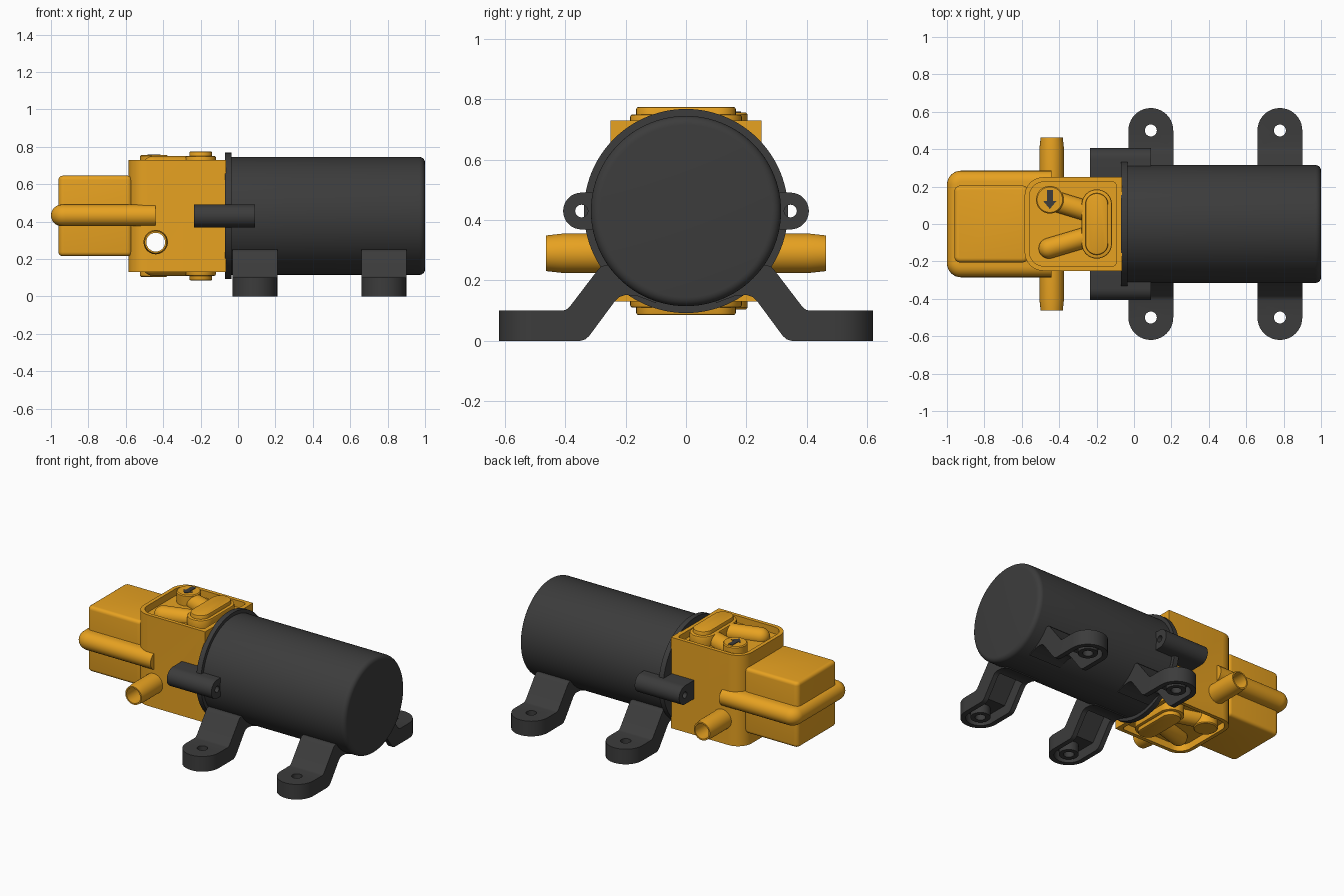
import bpy, bmesh
from math import pi, sin, cos, radians
from mathutils import Vector, Matrix

if "Cube" in bpy.data.objects:
    bpy.data.objects.remove(bpy.data.objects["Cube"])

ZC = 0.43  # height of the motor axis


def material(name, rgb):
    m = bpy.data.materials.new(name)
    m.diffuse_color = (*rgb, 1)
    m.use_nodes = True
    m.node_tree.nodes["Principled BSDF"].inputs["Base Color"].default_value = m.diffuse_color
    return m


ORANGE = material("orange_plastic", (0.80, 0.36, 0.015))
DARK = material("dark_plastic", (0.045, 0.045, 0.045))


def finish(name, bm, mat):
    bmesh.ops.remove_doubles(bm, verts=bm.verts, dist=1e-5)
    bmesh.ops.recalc_face_normals(bm, faces=bm.faces)
    me = bpy.data.meshes.new(name)
    bm.to_mesh(me)
    bm.free()
    ob = bpy.data.objects.new(name, me)
    bpy.context.collection.objects.link(ob)
    me.materials.append(mat)
    return ob


def prism(name, pts, axis, a, b, mat):
    """Extrude a 2D outline along an axis from a to b."""
    put = {'x': lambda p, t: (t, p[0], p[1]), 'y': lambda p, t: (p[0], t, p[1]),
           'z': lambda p, t: (p[0], p[1], t)}[axis]
    bm = bmesh.new()
    lo = [bm.verts.new(put(p, a)) for p in pts]
    hi = [bm.verts.new(put(p, b)) for p in pts]
    bm.faces.new(lo)
    bm.faces.new(hi)
    for i in range(len(pts)):
        j = (i + 1) % len(pts)
        bm.faces.new((lo[i], lo[j], hi[j], hi[i]))
    return finish(name, bm, mat)


def lathe(name, prof, origin, direction, mat, n=48, closed=False):
    """Revolve (radius, distance) points about a direction."""
    rot = Vector(direction).to_track_quat('Z', 'Y').to_matrix().to_4x4()
    mtx = Matrix.Translation(origin) @ rot
    bm = bmesh.new()
    rings = [[bm.verts.new(mtx @ Vector((max(r, 1e-6) * cos(2 * pi * k / n), max(r, 1e-6) * sin(2 * pi * k / n), t)))
              for k in range(n)] for r, t in prof]
    for i in range(len(rings) - (0 if closed else 1)):
        p, q = rings[i], rings[(i + 1) % len(rings)]
        for k in range(n):
            m = (k + 1) % n
            bm.faces.new((p[k], p[m], q[m], q[k]))
    return finish(name, bm, mat)


def rrect(x0, x1, y0, y1, left, right, n=8):
    """Rectangle with rounded left and right corners."""
    pts = []
    for cx, cy, r, a0 in ((x1, y1, right, 0), (x0, y1, left, 90), (x0, y0, left, 180), (x1, y0, right, 270)):
        if r == 0:
            pts.append((cx, cy))
            continue
        ox = cx - r if cx == x1 else cx + r
        oy = cy - r if cy == y1 else cy + r
        for i in range(n + 1):
            a = radians(a0 + 90 * i / n)
            pts.append((ox + r * cos(a), oy + r * sin(a)))
    clean = [p for i, p in enumerate(pts) if (Vector(p) - Vector(pts[i - 1])).length > 1e-5]
    return clean


def apply_mod(ob, kind, **kw):
    m = ob.modifiers.new("m", kind)
    for k, v in kw.items():
        setattr(m, k, v)
    bpy.context.view_layer.objects.active = ob
    bpy.ops.object.modifier_apply(modifier=m.name)


def boolean(ob, other, op='DIFFERENCE'):
    other.hide_render = True
    apply_mod(ob, 'BOOLEAN', operation=op, object=other, solver='EXACT')
    bpy.data.objects.remove(other)


def arc(r, cx, cy, a0, a1, n=6):
    return [(cx + r * cos(radians(a0 + (a1 - a0) * i / n)), cy + r * sin(radians(a0 + (a1 - a0) * i / n)))
            for i in range(n + 1)]


# Motor can and flange
lathe("motor_can", [(0, -0.06), (0.315, -0.06)] + arc(0.03, 0.285, 0.97, 0, 90) + [(0, 1.0)],
      (0, 0, ZC), (1, 0, 0), DARK, 96)
lathe("motor_flange", [(0, -0.07), (0.338, -0.07), (0.338, -0.036), (0, -0.036)], (0, 0, ZC), (1, 0, 0), DARK, 96)

# Pump head: rounded block, recessed top and bottom, bored through for the ports
head = prism("pump_head", rrect(-0.585, -0.065, -0.25, 0.25, 0.1, 0), 'z', 0.13, 0.73, ORANGE)
for s in (1, -1):
    boolean(head, prism("cutter", rrect(-0.56, -0.095, -0.225, 0.225, 0.078, 0.02), 'z',
                        ZC + s * 0.255, ZC + s * 0.35, ORANGE))
boolean(head, lathe("cutter", [(0, -0.6), (0.05, -0.6), (0.05, 0.6), (0, 0.6)], (-0.44, 0, 0.29), (0, 1, 0), ORANGE))

# Hose ports
for s, side in ((1, "back"), (-1, "front")):
    lathe(f"{side}_port", [(0.05, 0.24), (0.065, 0.24), (0.065, 0.41), (0.059, 0.463), (0.05, 0.463)],
          (-0.44, 0, 0.29), (0, s, 0), ORANGE, closed=True)

# Raised channels, discs and valve covers on both recessed faces
for s, side in ((1, "top"), (-1, "bottom")):
    def z(h):
        return ZC + s * (h - ZC)
    for name, m, h in (("valve_base", 0, 0.75), ("valve_cover", 0.02, 0.775)):
        ob = prism(f"{side}_{name}", rrect(-0.28 + m, -0.118 - m, -0.185 + m, 0.185 - m, 0.08 - m, 0.08 - m),
                   'z', z(0.67), z(h), ORANGE)
        apply_mod(ob, 'BEVEL', width=0.008, segments=2, limit_method='ANGLE', angle_limit=radians(50))
    lathe(f"{side}_arrow_disc", [(0, 0), (0.074, 0), (0.074, 0.08), (0.068, 0.086), (0, 0.086)],
          (-0.45, 0.13, z(0.67)), (0, 0, s), ORANGE)
    for k, (a, b) in enumerate((((-0.45, 0.13), (-0.22, 0.06)), ((-0.455, -0.13), (-0.22, -0.06)))):
        p, q = Vector((*a, z(0.695))), Vector((*b, z(0.695)))
        L = (q - p).length
        lathe(f"{side}_channel_{k + 1}", arc(0.055, 0, 0, -90, 0) + arc(0.055, 0, L, 0, 90), p, q - p, ORANGE, 32)

# Flow arrow
prism("flow_arrow", [(-0.466, 0.182), (-0.466, 0.122), (-0.485, 0.122), (-0.45, 0.08), (-0.415, 0.122),
                     (-0.434, 0.122), (-0.434, 0.182)], 'z', 0.75, 0.759, DARK)

# Pressure switch box and the rounded band around it
box = prism("switch_box", rrect(-0.96, -0.565, -0.205, 0.205, 0.03, 0.03), 'z', 0.215, 0.645, ORANGE)
apply_mod(box, 'BEVEL', width=0.022, segments=4, limit_method='ANGLE', angle_limit=radians(50))
bm = bmesh.new()
loops = []
for da, dz in arc(0.058, 0, 0, -90, 90, 12):  # half-round edge built as stacked outlines
    d = 0.058 - da
    loops.append([bm.verts.new((x, y, 0.433 + dz)) for x, y in
                  rrect(-1 + d, -0.44, -0.285 + d, 0.285 - d, 0.075 - d, 0)])
for p, q in zip(loops, loops[1:]):
    for i in range(len(p) - 1):
        bm.faces.new((p[i], p[i + 1], q[i + 1], q[i]))
    bm.faces.new((p[-1], p[0], q[0], q[-1]))
bm.faces.new(loops[0])
bm.faces.new(loops[-1])
finish("switch_band", bm, ORANGE)

# Screw lugs at the sides
for s, side in ((1, "back"), (-1, "front")):
    pts = [(s * y, zz) for y, zz in [(0.24, ZC - 0.061)] + arc(0.061, 0.346, ZC, -90, 90, 16) + [(0.24, ZC + 0.061)]]
    lug = prism(f"{side}_screw_lug", pts, 'x', -0.235, 0.09, DARK)
    boolean(lug, lathe("cutter", [(0, -0.4), (0.021, -0.4), (0.021, 0.3), (0, 0.3)], (0, s * 0.346, ZC), (1, 0, 0),
                       DARK, 24))

# Mounting feet: side profile trimmed to a rounded plan, hollow underneath, with a screw boss
SIDE = [(0.62, 0), (0.62, 0.1), (0.41, 0.1), (0.397, 0.103), (0.386, 0.112), (0.292, 0.235), (0.282, 0.246),
        (0.268, 0.25), (0.2, 0.25), (0.1, 0.17), (0.1, 0.125), (0.16, 0.148), (0.2, 0.152), (0.222, 0.145),
        (0.235, 0.132), (0.32, 0.017), (0.333, 0.005), (0.35, 0)]
HOLLOW = [(0.63, -0.02), (0.63, 0.065), (0.38, 0.065), (0.275, 0.2), (0.19, 0.13), (0.3, -0.02)]


def plan(cx, r, s):
    end = arc(r, cx, s * 0.5, 0, s * 180, 20)
    return [(cx + r, 0)] + end + [(cx - r, 0)]


def foot(name, cx, s):
    ob = prism(name, [(s * y, h) for y, h in SIDE], 'x', cx - 0.12, cx + 0.12, DARK)
    boolean(ob, prism("cutter", plan(cx, 0.1199, s), 'z', -0.1, 0.4, DARK), 'INTERSECT')
    pocket = prism("pocket", [(s * y, h) for y, h in HOLLOW], 'x', cx - 0.13, cx + 0.13, DARK)
    boolean(pocket, prism("cutter", plan(cx, 0.088, s), 'z', -0.1, 0.4, DARK), 'INTERSECT')
    boolean(ob, pocket)
    boolean(ob, lathe("cutter", [(0, -0.1), (0.032, -0.1), (0.032, 0.2), (0, 0.2)], (cx, s * 0.5, 0), (0, 0, 1),
                      DARK, 32))
    lathe(name + "_boss", [(0.032, 0.005), (0.06, 0.005), (0.06, 0.07), (0.032, 0.07)], (cx, s * 0.5, 0),
          (0, 0, 1), DARK, 32, closed=True)


for cx, place in ((0.09, "inner"), (0.78, "outer")):
    for s, side in ((1, "back"), (-1, "front")):
        foot(f"{side}_{place}_foot", cx, s)

# Smooth shading with sharp edges kept
for ob in bpy.context.scene.objects:
    ob.select_set(True)
    bpy.context.view_layer.objects.active = ob
bpy.ops.object.shade_smooth_by_angle(angle=radians(32))
